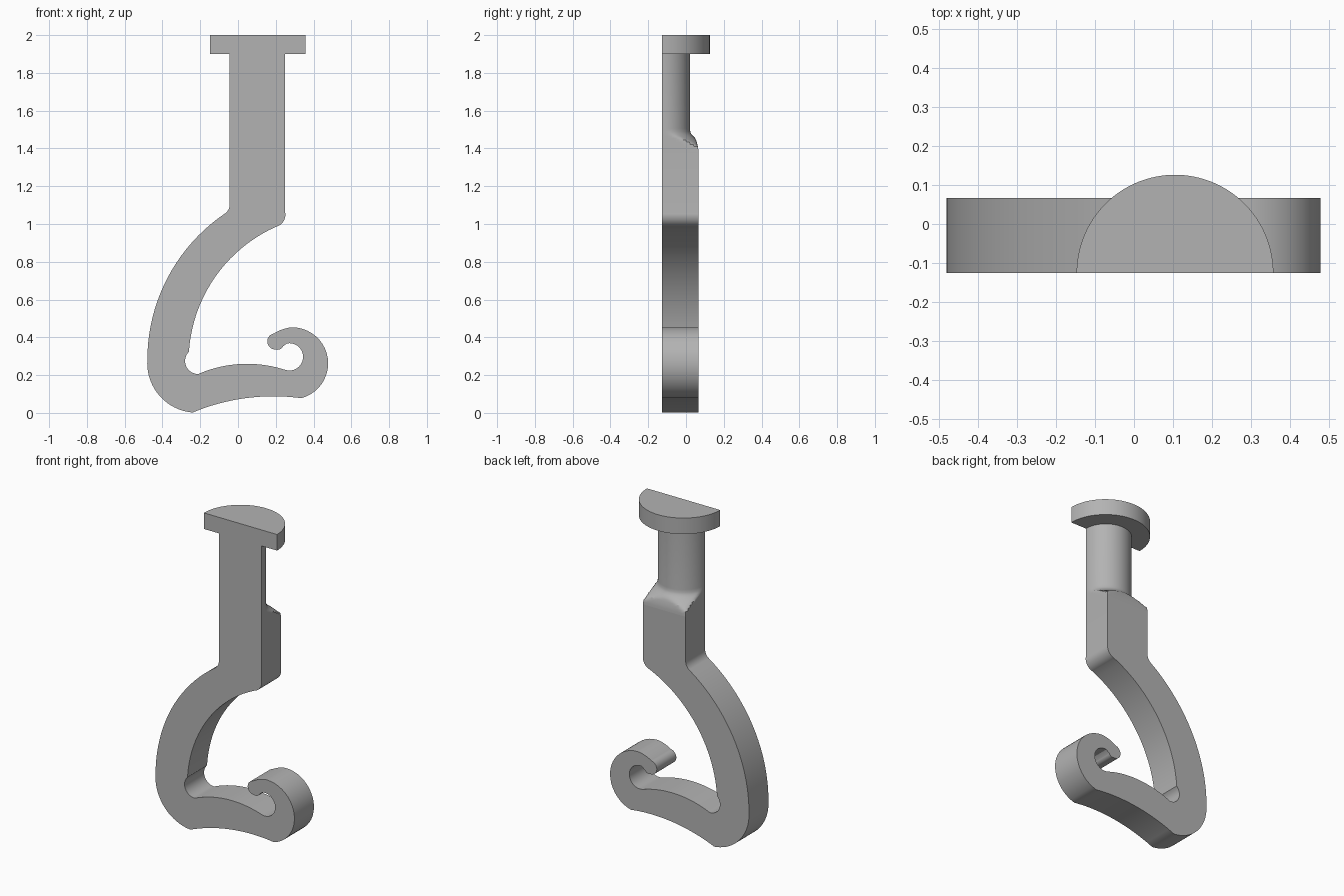
import bpy, bmesh
from math import pi, sin, cos, atan2, hypot
from mathutils import Vector

cube = bpy.data.objects.get("Cube")
if cube:
    bpy.data.objects.remove(cube, do_unlink=True)

FRONT, BACK = -0.126, 0.066      # flat front plane and hook back plane
AXIS, HALF = 0.103, 0.147        # shank axis and half width
DEPTH = BACK - FRONT
JOIN = 1.38                      # height where hook meets shank

grey = bpy.data.materials.new("plain grey")
grey.use_nodes = True
grey.diffuse_color = (0.45, 0.45, 0.45, 1)
grey.node_tree.nodes["Principled BSDF"].inputs["Base Color"].default_value = grey.diffuse_color


def loft(name, rings):
    """Skin a closed solid through rings of equal length."""
    bm = bmesh.new()
    loops = [[bm.verts.new(p) for p in ring] for ring in rings]
    for low, high in zip(loops, loops[1:]):
        for i in range(len(low)):
            j = (i + 1) % len(low)
            bm.faces.new((low[i], low[j], high[j], high[i]))
    bm.faces.new(loops[0])
    bm.faces.new(loops[-1])
    bmesh.ops.recalc_face_normals(bm, faces=bm.faces)
    mesh = bpy.data.meshes.new(name)
    bm.to_mesh(mesh)
    bm.free()
    mesh.materials.append(grey)
    obj = bpy.data.objects.new(name, mesh)
    bpy.context.collection.objects.link(obj)
    bpy.ops.object.select_all(action='DESELECT')
    obj.select_set(True)
    bpy.context.view_layer.objects.active = obj
    bpy.ops.object.shade_smooth_by_angle(angle=pi / 6)


def arc(a, b, rise, n=20):
    """Points after a up to b on an arc that bulges to the right by rise."""
    a, b = Vector(a), Vector(b)
    if not rise:
        return [b]
    way = b - a
    half = way.length / 2
    side = Vector((way.y, -way.x)).normalized()
    along = way.normalized()
    sweep = 2 * atan2(rise, half)          # signed half angle
    radius = half / sin(sweep)
    centre = (a + b) / 2 + side * (rise - radius)
    angles = [sweep * (2 * i / n - 1) for i in range(1, n + 1)]
    return [centre + radius * (side * cos(t) + along * sin(t)) for t in angles]


# Hook: outline of arcs, each an end point and a bulge
left, right = AXIS - HALF, AXIS + HALF
steps = [
    ((left, 1.10), 0), ((-0.07, 1.055), -0.006),          # shoulder
    ((-0.48, 0.28), 0.109), ((-0.24, 0.002), 0.075),      # outer bend
    ((-0.2, 0.018), 0), ((0.335, 0.078), -0.033),         # underside
    ((0.285, 0.453), 0.167), ((0.19, 0.42), 0.006),       # outer curl
    ((0.2, 0.336), 0.04), ((0.238, 0.352), 0.008),        # rounded tip
    ((0.26, 0.368), 0), ((0.249, 0.228), -0.09),          # inner curl
    ((-0.21, 0.206), 0.042), ((-0.26, 0.323), -0.043),    # seat and notch
    ((0.2, 0.985), -0.112), ((right, 1.06), 0.018),       # inner bend
    ((right, JOIN), 0),
]
outline = [Vector((left, JOIN))]
for end, rise in steps:
    outline += arc(outline[-1], end, rise)
loft("hook", [[(p.x, y, p.y) for p in outline] for y in (FRONT, BACK)])

# Shank: half round on top, flaring into the square block below
corner = atan2(DEPTH, HALF)
angles = sorted([pi * i / 48 for i in range(49)] + [corner, pi - corner])


def section(z, radius, depth):
    ring = []
    for t in angles:
        r = min(radius, HALF / max(abs(cos(t)), 1e-6), depth / max(sin(t), 1e-6))
        ring.append((AXIS + r * cos(t), FRONT + r * sin(t), z))
    return ring


wide = hypot(HALF, DEPTH)
flare = [(JOIN, wide, DEPTH), (1.395, wide, 0.191), (1.41, 0.238, 0.189),
         (1.422, 0.22, 0.186), (1.434, 0.205, 0.183), (1.445, 0.188, 0.179),
         (1.455, 0.175, 0.174), (1.465, 0.164, 0.168), (1.476, 0.154, DEPTH),
         (1.488, 0.149, DEPTH), (1.505, HALF, DEPTH), (1.9, HALF, DEPTH)]
loft("shank", [section(*f) for f in flare])

# Head: flat half disc
RIM = 0.252
half_disc = [(0.105 + RIM * cos(pi * i / 64), FRONT + RIM * sin(pi * i / 64)) for i in range(65)]
loft("head", [[(x, y, z) for x, y in half_disc] for z in (1.9, 2.0)])
